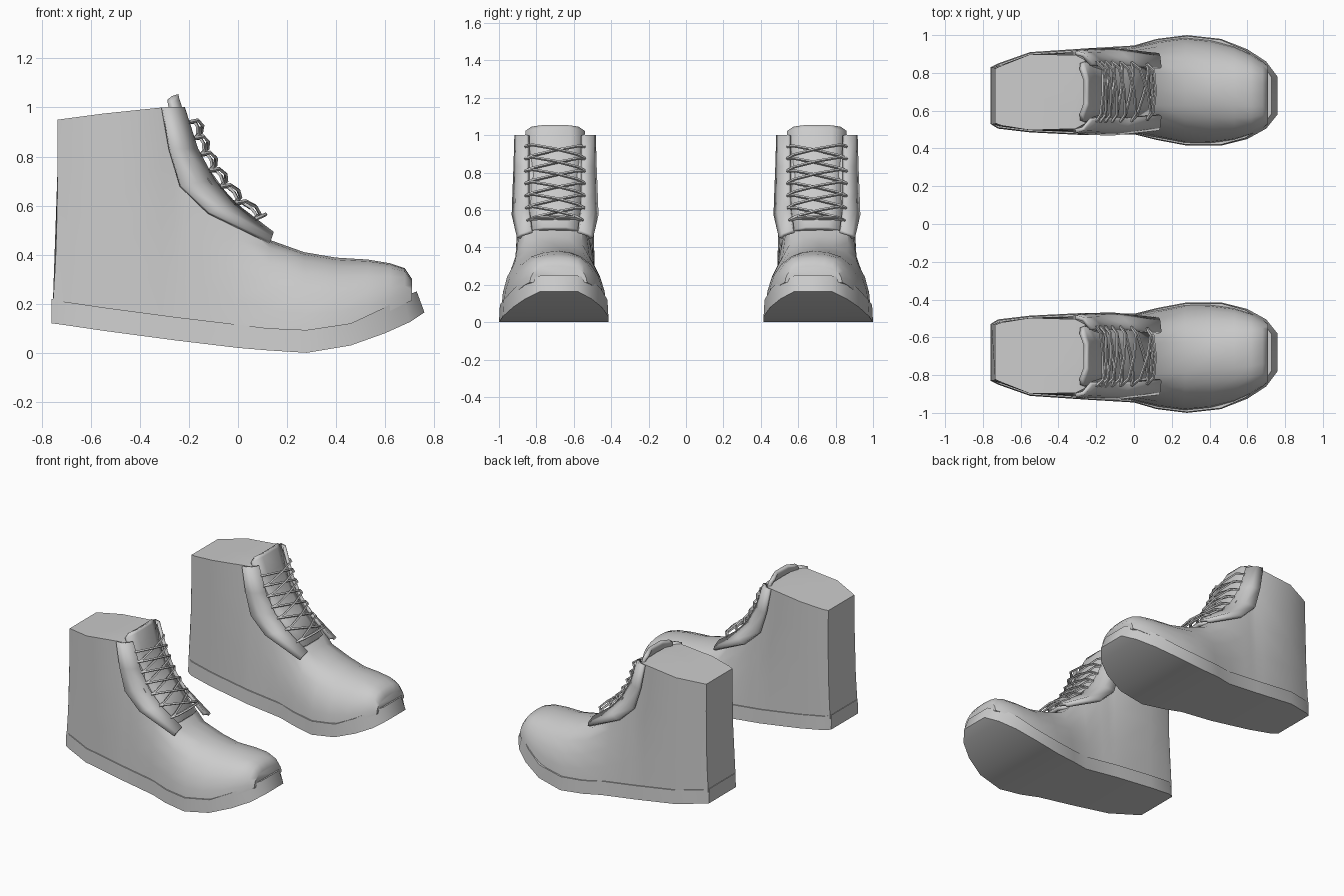
import bpy
import bmesh
from mathutils import Vector

if "Cube" in bpy.data.objects:
    bpy.data.objects.remove(bpy.data.objects["Cube"], do_unlink=True)

CENTRE = 0.7  # distance of each boot from the mirror plane

grey = bpy.data.materials.new("plain_grey")
grey.use_nodes = True
grey.diffuse_color = (0.6, 0.6, 0.6, 1)
grey.node_tree.nodes["Principled BSDF"].inputs["Base Color"].default_value = (0.6, 0.6, 0.6, 1)


def finish(obj, angle=0.8, thickness=0):
    """Shade, thicken and mirror one part to the other boot."""
    obj.data.materials.clear()
    obj.data.materials.append(grey)
    if thickness:
        solid = obj.modifiers.new("thickness", "SOLIDIFY")
        solid.thickness = thickness
        solid.offset = 0
    mirror = obj.modifiers.new("other_boot", "MIRROR")
    mirror.use_axis = (False, True, False)
    mirror.use_mirror_merge = False
    bpy.ops.object.select_all(action="DESELECT")
    obj.select_set(True)
    bpy.context.view_layer.objects.active = obj
    bpy.ops.object.shade_smooth_by_angle(angle=angle)


def loft(name, rows, closed=True, angle=0.8, thickness=0):
    """Join equal rows of points into a skin, with end caps when closed."""
    bm = bmesh.new()
    rings = [[bm.verts.new(p) for p in row] for row in rows]
    count = len(rings[0])
    for a, b in zip(rings, rings[1:]):
        for i in range(count if closed else count - 1):
            j = (i + 1) % count
            bm.faces.new((a[i], a[j], b[j], b[i]))
    if closed:
        bm.faces.new(rings[0])
        bm.faces.new(rings[-1])
    bmesh.ops.recalc_face_normals(bm, faces=bm.faces)
    mesh = bpy.data.meshes.new(name)
    bm.to_mesh(mesh)
    bm.free()
    obj = bpy.data.objects.new(name, mesh)
    bpy.context.collection.objects.link(obj)
    finish(obj, angle, thickness)
    return obj


def sample(table, x):
    """Interpolate the rows of a table by their first column."""
    for a, b in zip(table, table[1:]):
        if x <= b[0]:
            break
    f = min(max((x - a[0]) / (b[0] - a[0]), 0), 1)
    return [p + (q - p) * f for p, q in zip(a, b)]


# Sole stations: x, inner edge, outer edge, bottom, top
sole = [
    (-.76, .53, .83, .12, .22), (-.72, .505, .85, .115, .21),
    (-.55, .485, .91, .09, .185), (-.25, .47, .93, .05, .145),
    (0, .475, .945, .02, .115), (.12, .445, .98, .01, .1),
    (.28, .415, 1, 0, .093), (.46, .415, .98, .03, .12),
    (.6, .45, .925, .08, .18), (.7, .505, .86, .125, .23),
    (.76, .58, .78, .165, .25),
]
rows = []
for x, inner, outer, low, high in sole:
    back = x - max(0, x - .5) * .12
    rows.append([(back, inner + .005, high), (x, inner, low),
                 (x, outer, low), (back, outer - .005, high)])
loft("soles", rows)

# Upper stations: x, top height, width at the top, roundness
upper = [
    (-.735, .95, .95, 0), (-.7, .955, .96, 0), (-.55, .975, 1, 0),
    (-.31, 1, .91, 0), (-.26, 1, .82, .1), (-.21, .9, .85, .2),
    (-.15, .77, .88, .25), (-.03, .6, .92, .4), (.13, .46, .95, .75),
    (.27, .41, 1, .9), (.4, .388, 1, 1), (.53, .38, 1, .95),
    (.62, .365, 1, .85), (.68, .345, .95, .75), (.71, .3, 1, .7),
]
box = [(1, 0), (1, .25), (1, .5), (1, .75), (1, 1), (.6, 1), (0, 1)]
arc = [(1, 0), (.97, .25), (.88, .5), (.72, .72), (.5, .88), (.25, .97), (0, 1)]
rows = []
for x, top, taper, roundness in upper:
    _, inner, outer, low, high = sample(sole, x)
    mid, half, base = (inner + outer) / 2, (outer - inner) / 2 - .012, high - .02
    side = []
    for (bw, bt), (aw, at) in zip(box, arc):
        t = bt + (at - bt) * roundness
        w = (bw + (aw - bw) * roundness) * half * (1 - (1 - taper) * t)
        flare = -.02 * (1 - t) ** 3 if x < -.7 else 0
        side.append((x + flare, w, base + (top - base) * t))
    ring = [(px, mid + w, z) for px, w, z in side]
    ring += [(px, mid - w, z) for px, w, z in reversed(side[:-1])]
    rows.append(ring)
loft("boot_uppers", rows)

# Tongue: x, height, half width
tongue = [(-.255, 1.05, .12), (-.25, 1.03, .155), (-.215, .92, .15),
          (-.155, .78, .145), (-.05, .635, .14), (.1, .5, .12)]
loft("tongues", [[(x - .025, CENTRE - w, z - .012), (x, CENTRE - w * .5, z),
                  (x, CENTRE + w * .5, z), (x - .025, CENTRE + w, z - .012)]
                 for x, z, w in tongue], False, 1, .025)

# Lace flaps: back edge and front edge, each as x, height, half width
flap = [((-.31, 1, .207), (-.225, 1, .145)), ((-.28, .83, .212), (-.17, .83, .145)),
        ((-.235, .68, .218), (-.1, .7, .145)), ((-.12, .57, .222), (-.01, .6, .14)),
        ((.13, .45, .195), (.14, .485, .125))]
for side, label in ((-1, "inner"), (1, "outer")):
    rows = []
    for back, front in flap:
        middle = [(a + b) / 2 for a, b in zip(back, front)]
        middle[2] += .02
        rows.append([(x, CENTRE + side * w, z) for x, z, w in (back, middle, front)])
    loft(label + "_lace_flaps", rows, False, 1, .022)


# Laces: crossing cords between eyelets on the front edges
def eyelet(level, side):
    table = [(-z, x, w) for _, (x, z, w) in flap]
    z, x, w = sample(table, -.94 + level * .066)
    return Vector((x + .005, CENTRE + side * (w + .015), -z))


cords = bpy.data.curves.new("laces", "CURVE")
cords.dimensions = "3D"
cords.bevel_depth = .008
cords.bevel_resolution = 0
outward = Vector((.045, 0, .02))
for level in range(7):
    for side in (-1, 1):
        start = eyelet(level, side)
        end = eyelet(min(level + 1, 6), -side)
        lift = .8 + .2 * side
        path = [start, start.lerp(end, .12) + outward * lift * .8,
                start.lerp(end, .5) + outward * lift,
                start.lerp(end, .88) + outward * lift * .7, end]
        spline = cords.splines.new("POLY")
        spline.points.add(len(path) - 1)
        for point, co in zip(spline.points, path):
            point.co = (*co, 1)
helper = bpy.data.objects.new("lace_paths", cords)
bpy.context.collection.objects.link(helper)
bpy.context.view_layer.update()
mesh = bpy.data.meshes.new_from_object(helper.evaluated_get(bpy.context.evaluated_depsgraph_get()))
bpy.data.objects.remove(helper, do_unlink=True)
laces = bpy.data.objects.new("laces", mesh)
bpy.context.collection.objects.link(laces)
finish(laces, 1.2)
